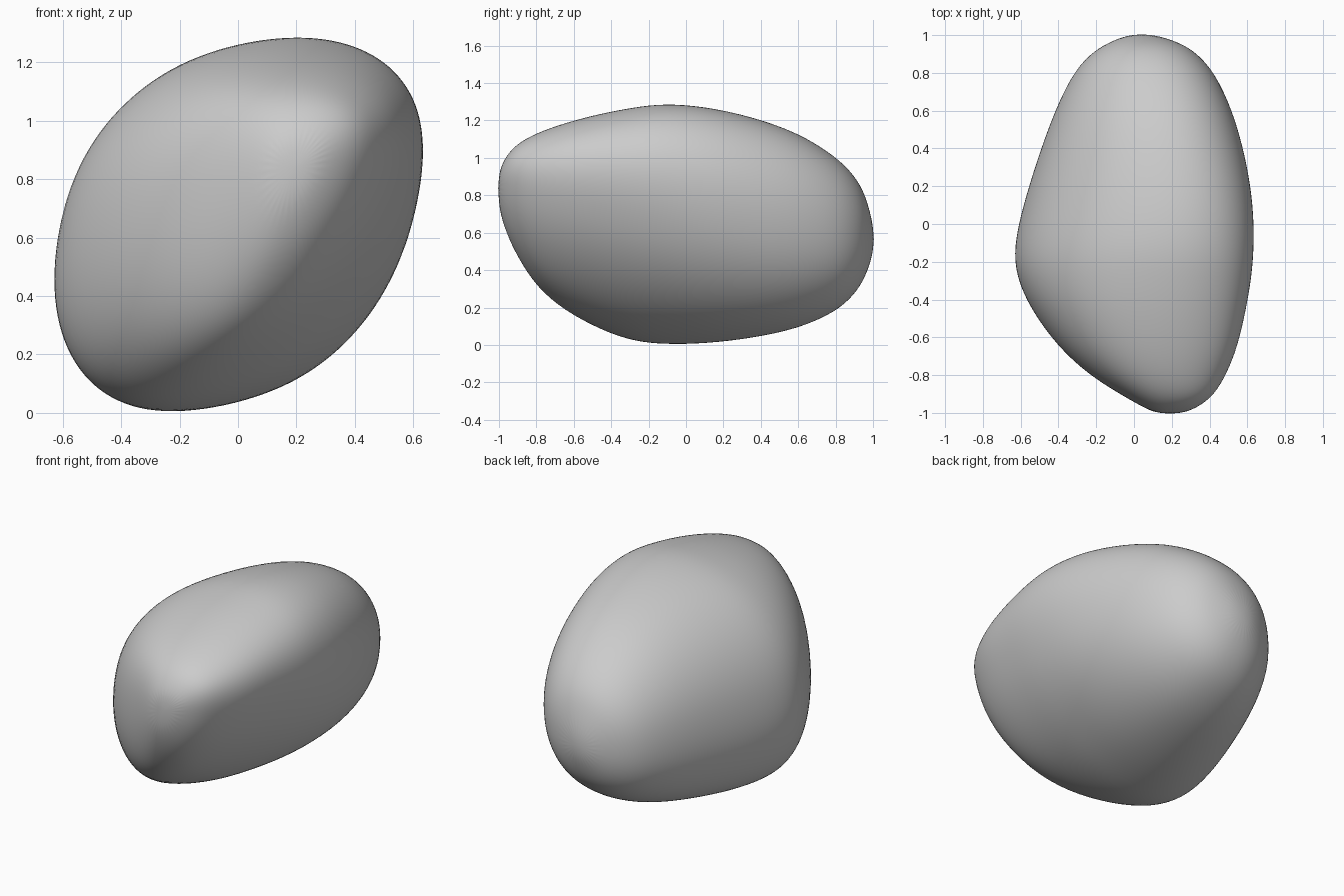
import bpy, bmesh, math

if "Cube" in bpy.data.objects:
    bpy.data.objects.remove(bpy.data.objects["Cube"])

# Cross-sections along the boulder:
# y, x_min, x_max, z_min, z_max, lean of upper-left side, lean of lower-right side
SECTIONS = [
    (-1.005, .12, .26, .74, .92, .10, .50),
    (-.96, .03, .36, .59, 1.02, .08, .52),
    (-.90, -.07, .43, .47, 1.08, .06, .54),
    (-.80, -.24, .49, .30, 1.135, .08, .54),
    (-.65, -.41, .555, .175, 1.19, .12, .53),
    (-.45, -.56, .60, .065, 1.245, .18, .50),
    (-.28, -.635, .63, .008, 1.275, .23, .46),
    (-.12, -.65, .643, -.006, 1.30, .26, .41),
    (.10, -.595, .642, -.003, 1.285, .27, .34),
    (.35, -.515, .60, .027, 1.23, .24, .26),
    (.60, -.425, .53, .077, 1.145, .20, .19),
    (.80, -.325, .43, .172, 1.01, .16, .13),
    (.90, -.235, .34, .265, .91, .12, .10),
    (.96, -.145, .255, .355, .815, .10, .10),
    (1.005, -.02, .10, .50, .63, .10, .10),
]
SIDES = 32


def full(v):
    """Slightly squarer than a circle."""
    return math.copysign(abs(v) ** .93, v)


# Boulder: leaning rounded rings lofted from front to back
bm = bmesh.new()
rings = []
for y, x0, x1, z0, z1, upper, lower in SECTIONS:
    ring = []
    for i in range(SIDES):
        t = 2 * math.pi * i / SIDES
        w = .5 + .5 * math.cos(t - .75 * math.pi)
        lean = math.asin(upper * w + lower * (1 - w))
        x = (x0 + x1) / 2 + (x1 - x0) / 2 * full(math.cos(t))
        z = (z0 + z1) / 2 + (z1 - z0) / 2 * full(math.sin(t + lean))
        ring.append(bm.verts.new((x, y, z)))
    rings.append(ring)
for a, b in zip(rings, rings[1:]):
    for i in range(SIDES):
        j = (i + 1) % SIDES
        bm.faces.new((a[i], a[j], b[j], b[i]))
# Small end caps
bm.faces.new(rings[0])
bm.faces.new(rings[-1])
# Even out the weathered surface
for _ in range(2):
    inner = [v for r in rings[1:-1] for v in r]
    bmesh.ops.smooth_vert(bm, verts=inner, factor=.2,
                          use_axis_x=True, use_axis_y=False, use_axis_z=True)
bmesh.ops.recalc_face_normals(bm, faces=bm.faces)
for f in bm.faces:
    f.smooth = True

mesh = bpy.data.meshes.new("boulder")
bm.to_mesh(mesh)
bm.free()
boulder = bpy.data.objects.new("boulder", mesh)
bpy.context.collection.objects.link(boulder)

# Soft rounding
sub = boulder.modifiers.new("rounding", 'SUBSURF')
sub.levels = sub.render_levels = 2
